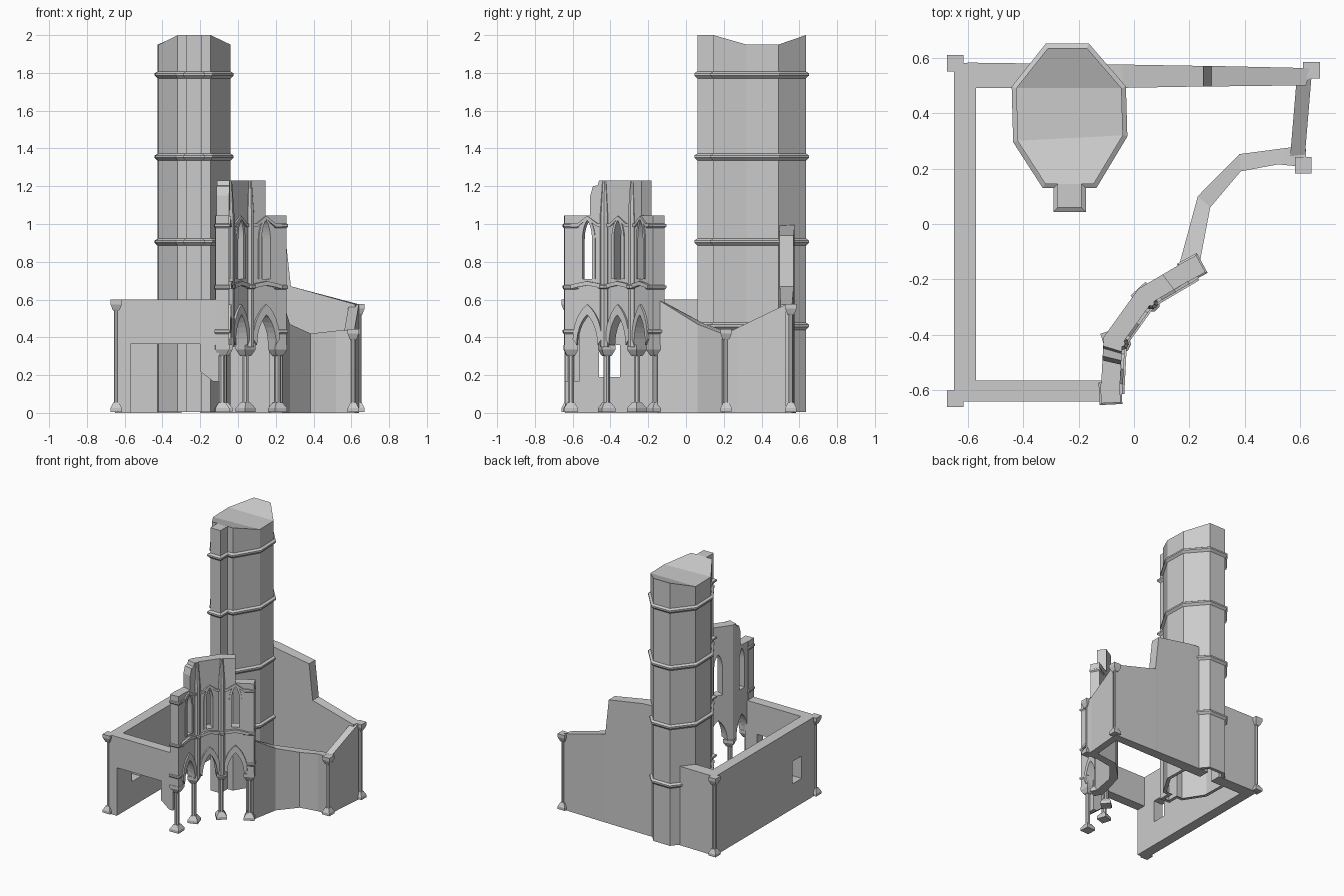
import bpy, bmesh
from math import sin, cos, pi, radians
from mathutils import Vector

if "Cube" in bpy.data.objects:
    bpy.data.objects.remove(bpy.data.objects["Cube"])


def make(name, verts, faces):
    me = bpy.data.meshes.new(name)
    me.from_pydata([tuple(v) for v in verts], [], faces)
    bm = bmesh.new()
    bm.from_mesh(me)
    bmesh.ops.remove_doubles(bm, verts=bm.verts, dist=0.0001)
    bmesh.ops.recalc_face_normals(bm, faces=bm.faces)
    bm.to_mesh(me)
    bm.free()
    ob = bpy.data.objects.new(name, me)
    bpy.context.collection.objects.link(ob)
    return ob


def offset(pts, d, closed):
    # mitred offset to the right of the travel direction
    P, n, out = [Vector(p) for p in pts], len(pts), []
    for i in range(n):
        dirs = []
        if closed or i > 0:
            dirs.append((P[i] - P[i - 1]).normalized())
        if closed or i < n - 1:
            dirs.append((P[(i + 1) % n] - P[i]).normalized())
        ns = [Vector((t.y, -t.x)) for t in dirs]
        m = sum(ns, Vector((0, 0))).normalized()
        out.append(P[i] + m * d / max(0.3, m.dot(ns[0])))
    return out


def loft(name, loops, caps=True):
    n = len(loops[0])
    verts = [v for lp in loops for v in lp]
    faces = [(k*n + i, k*n + (i+1) % n, (k+1)*n + (i+1) % n, (k+1)*n + i)
             for k in range(len(loops) - 1) for i in range(n)]
    if caps:
        faces += [tuple(range(n)), tuple(range(len(verts) - n, len(verts)))]
    return make(name, verts, faces)


def panel(name, F, B, parts):
    # extrude (u, z) polygons between back edge B (d=0) and front edge F (d=1)
    F, B = [Vector(p) for p in F], [Vector(p) for p in B]
    verts, faces = [], []

    def pos(u, z, d):
        p = B[0].lerp(B[1], u).lerp(F[0].lerp(F[1], u), d)
        return (p.x, p.y, z)
    for poly, d0, d1, skip in parts:
        n, s = len(poly), len(verts)
        verts += [pos(u, z, d0) for u, z in poly] + [pos(u, z, d1) for u, z in poly]
        faces += [tuple(range(s, s + n)), tuple(range(s + n, s + 2*n))]
        for i in range(n):
            j = (i + 1) % n
            if abs(poly[i][0] - poly[j][0]) < 1e-6 and any(abs(poly[i][0] - k) < 1e-6 for k in skip):
                continue
            faces.append((s + i, s + j, s + n + j, s + n + i))
    return make(name, verts, faces)


def path_wall(name, front, back, tops, z0=0.0):
    # wall following two point rows with a sloping top
    loops = [[(f[0], f[1], z0), (f[0], f[1], t), (b[0], b[1], t), (b[0], b[1], z0)]
             for f, b, t in zip(front, back, tops)]
    return loft(name, loops)


def prism(name, x, y, levels, sides=4, rot=0.0):
    loops = []
    for z, r in levels:
        R = r / cos(pi / sides)
        loops.append([(x + R*cos(rot + (2*i+1)*pi/sides), y + R*sin(rot + (2*i+1)*pi/sides), z)
                      for i in range(sides)])
    return loft(name, loops)


def column(name, x, y, top, r, rot=0.0):
    prism(name + "_base", x, y, [(0.005, r), (0.025, r), (0.055, r*0.5)], 4, rot)
    prism(name + "_shaft", x, y, [(0.05, r*0.42), (top - 0.045, r*0.42)], 8, rot)
    prism(name + "_capital", x, y, [(top - 0.06, r*0.5), (top - 0.052, r*0.65), (top - 0.025, r), (top, r)], 4, rot)


# octagonal tower with front pilaster
foot = [(-.32, .145), (-.275, .145), (-.275, .06), (-.19, .06), (-.19, .145), (-.145, .145),
        (-.04, .32), (-.045, .49), (-.17, .635), (-.31, .635), (-.425, .49), (-.42, .30)]
top = [1.95 if i in (6, 7, 10, 11) else 2.0 for i in range(12)]
verts = [(x, y, 0.005) for x, y in foot] + [(x, y, t) for (x, y), t in zip(foot, top)]
faces = [(i, (i+1) % 12, 12 + (i+1) % 12, 12 + i) for i in range(12)]
faces += [tuple(12 + i for i in f) for f in
          ((1, 2, 3, 4), (0, 1, 4, 5, 6, 11), (11, 6, 7, 10), (10, 7, 8, 9))]
inner = offset(foot, -0.025, True)
s = len(verts)
verts += [(p.x, p.y, 0.005) for p in inner]
faces += [(i, (i+1) % 12, s + (i+1) % 12, s + i) for i in range(12)]
make("tower", verts, faces)
for k, z in enumerate((0.46, 0.905, 1.355, 1.79)):
    loft(f"tower_band_{k}", [[(p.x, p.y, z + dz) for p in offset(foot, d, True)]
         for dz, d in ((-.02, 0), (-.004, .016), (.008, .016), (.018, 0))], caps=False)

# left wall with window
lo, hi = (.18/1.22), (.29/1.22)
mid = (lo + hi) / 2
halves = []
for e, w in ((0, lo), (1, hi)):
    halves.append(([(e, 0), (mid, 0), (mid, .19), (w, .19), (w, .36), (mid, .36), (mid, .6), (e, .6)], 0, 1, [mid]))
panel("left_wall", [(-.65, -.64), (-.65, .58)], [(-.57, -.64), (-.57, .58)], halves)

# front wall with broken doorway
door = [(-.65, 0), (-.57, 0), (-.57, .365), (-.2, .365), (-.2, .22), (-.13, .165), (-.1, .165), (-.1, .6), (-.65, .6)]
panel("front_wall", [(0, -.64), (1, -.64)], [(0, -.565), (1, -.565)], [(door, 0, 1, [])])

# ruined back wall, right wall and curved wall
path_wall("back_wall_low", [(-.6, .49), (-.3, .49)], [(-.6, .582), (-.3, .578)], [.6, .6])
path_wall("back_wall_high", [(-.2, .49), (-.04, .491), (.25, .496), (.28, .496), (.62, .5)],
          [(-.2, .576), (-.04, .575), (.25, .57), (.28, .57), (.64, .562)], [1.0, .99, .94, .67, .575])
path_wall("right_wall", [(.64, .53), (.615, .23)], [(.587, .53), (.562, .23)], [.575, .43])
path_wall("curved_wall", [(.235, -.15), (.275, .06), (.385, .19), (.52, .215), (.62, .205)],
          [(.165, -.14), (.23, .1), (.38, .252), (.57, .277), (.62, .27)], [.6, .47, .42, .435, .44])

# corner columns
for k, (x, y, t) in enumerate(((-.645, .58, .6), (-.645, -.63, .6), (.64, .555, .577), (.61, .212, .445))):
    column(f"corner_column_{k}", x, y, t, 0.03)

# arcade of three bays on slender columns
C = [(-.085, -.61), (-.075, -.42), (.04, -.26), (.21, -.16)]
FR, BK = offset(C, 0.033, False), offset(C, -0.035, False)


def arch(a, zs, za, n=6):
    return [(a + (.5 - a)*2*(1 - cos(radians(60*i/n))), zs + (za - zs)*sin(radians(60*i/n))/sin(radians(60)))
            for i in range(n + 1)]


def mirror(h):
    return [(1 - u, z) for u, z in h]


def full(h):
    return h + mirror(h)[-2::-1]


def course(zs, h, d):
    # string course following three heights across the bay
    us = (0, .2, .5, .8, 1)
    return ([(u, z) for u, z in zip(us, zs)] + [(u, z + h) for u, z in zip(us, zs)][::-1], 1, d, [])


for b in range(3):
    door_arch, win = arch(.19, .36, .52), arch(.36, .92, 1.02)
    half = ([(0, .36)] + door_arch + [(.5, .71), (.36, .71)] + win + [(.5, 1.045), (0, 1.045)])
    ends = [.5, 0 if b else -1, 1 if b < 2 else -1]
    hood = full(door_arch) + full(arch(.07, .39, .575))[::-1]
    whood = full([(.36, .71)] + win) + full([(.27, .71)] + arch(.27, .92, 1.04))[::-1]
    panel(f"arcade_bay_{b}", FR[b:b+2], BK[b:b+2],
          [(half, 0, 1, ends), (mirror(half), 0, 1, ends)])
    panel(f"arcade_mouldings_{b}", FR[b:b+2], BK[b:b+2],
          [(hood, 1, 1.17, []), (whood, 1, 1.1, []),
           course((.655, .665, .675, .665, .655), .022, 1.25), course((.985,)*2 + (1.025,) + (.985,)*2, .018, 1.15)])

# wall shafts, end piers and free columns
for k, (x, y) in enumerate(C):
    f = FR[k]
    rot = (0.05, 0.3, 0.75, 0.5)[k]
    if k in (1, 2):
        prism(f"wall_shaft_{k}", f.x, f.y, [(.35, .022), (1.045, .022)], 8, rot)
        prism(f"shaft_collar_{k}", f.x, f.y, [(.655, .022), (.66, .03), (.675, .03), (.68, .022)], 8, rot)
        prism(f"parapet_shaft_{k}", f.x, f.y, [(1.045, .022), (1.23, .01)], 8, rot)
    else:
        prism(f"end_pier_{k}", x, y, [(.34, .035), (1.045, .035)], 4, rot)
        for j, z in enumerate((.43, .665, .99)):
            prism(f"pier_band_{k}_{j}", x, y, [(z - .012, .035), (z - .004, .041), (z + .008, .041), (z + .012, .035)], 4, rot)
    column(f"arcade_column_{k}", x, y, .36, .037, rot)

# broken parapet above the arcade
sel = [(0, .58, 1.15), (0, .66, 1.2), (0, .8, 1.205), (0, .84, 1.23), (1, 0, 1.23), (2, 0, 1.23), (2, .5, 1.23)]
path_wall("broken_parapet", [FR[i].lerp(FR[i+1], u) for i, u, _ in sel],
          [BK[i].lerp(BK[i+1], u) for i, u, _ in sel], [z for _, _, z in sel], 1.04)
